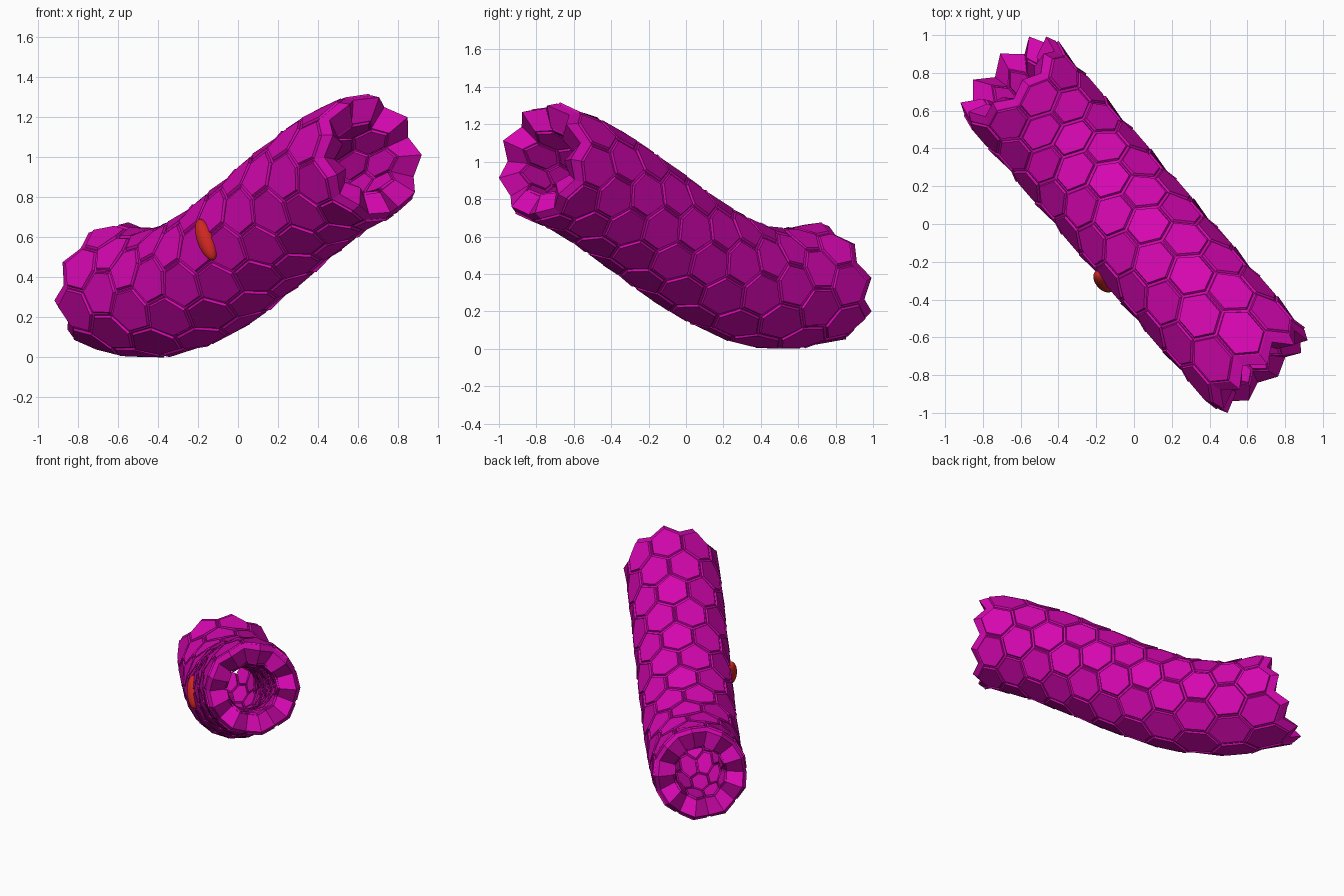
import bpy, bmesh, math
from mathutils import Vector, Matrix

COLS, ROWS = 9, 11            # hexagons around and along the tube
STEP = math.pi / COLS
OUTER, LIP, INNER = 0.317, 0.295, 0.185
START, END = -1.05, 1.13      # ends of the tube along its axis
A = (END - START) / (1.5 * ROWS + 0.5)
ALONG = Vector((0.652, -0.758, 0)).normalized()
SIDE = Vector((-ALONG.y, ALONG.x, 0))

if "Cube" in bpy.data.objects:
    bpy.data.objects.remove(bpy.data.objects["Cube"])


def material(name, rgb):
    m = bpy.data.materials.new(name)
    m.use_nodes = True
    m.diffuse_color = (*rgb, 1)
    m.node_tree.nodes["Principled BSDF"].inputs["Base Color"].default_value = (*rgb, 1)
    return m


def axis(s):
    """Point on the S-shaped centre line."""
    u = s + 0.67
    bend = 0.645 if u > 0 else 0.38
    return ALONG * s + Vector((0, 0, 0.325 + bend * (0.935 * u * u - u ** 3 / 3)))


def frame(t):
    """Centre, tangent and normal at arc length t from the middle."""
    s, n = 0.0, 40
    for _ in range(n):
        s += t / n / ((axis(s + 0.001) - axis(s - 0.001)).length / 0.002)
    tangent = (axis(s + 0.001) - axis(s - 0.001)).normalized()
    return axis(s), tangent, tangent.cross(SIDE)


def surface(t, angle, r):
    c, tangent, up = frame(t)
    return c + r * (up * math.cos(angle) + SIDE * math.sin(angle))


def add_object(name, bm, mat):
    me = bpy.data.meshes.new(name)
    bm.to_mesh(me)
    bm.free()
    me.materials.append(mat)
    ob = bpy.data.objects.new(name, me)
    bpy.context.collection.objects.link(ob)


magenta = material("magenta", (0.66, 0.002, 0.43))
red = material("red", (0.62, 0.02, 0.015))

# Honeycomb tube: outer and inner hexagon shells share one lattice
bm = bmesh.new()
verts = {}


def vert(layer, k, j):
    key = (layer, k, j)
    if key not in verts:
        t = START + k * A / 2
        if layer == 1:
            t += math.copysign(0.05, t)
        verts[key] = bm.verts.new(surface(t, (j + 0.5) * STEP, (OUTER, LIP, INNER)[layer]))
    return verts[key]


hexes = []
edge_use = {}
for row in range(ROWS):
    for col in range(COLS):
        k, j = 3 * row + 2, 2 * col + row % 2
        ring = [(k + 2, j), (k + 1, j + 1), (k - 1, j + 1),
                (k - 2, j), (k - 1, j - 1), (k + 1, j - 1)]
        ring = [(a, b % (2 * COLS)) for a, b in ring]
        for layer in (0, 2):
            hexes.append(bm.faces.new([vert(layer, *p) for p in ring]))
        for p, q in zip(ring, ring[1:] + ring[:1]):
            edge_use.setdefault(frozenset((p, q)), []).append((p, q))

# Rolled rims join the two shells at both ends
for use in edge_use.values():
    if len(use) == 1:
        p, q = use[0]
        for lay in (0, 1):
            bm.faces.new([vert(lay, *p), vert(lay, *q),
                          vert(lay + 1, *q), vert(lay + 1, *p)])
bmesh.ops.recalc_face_normals(bm, faces=bm.faces[:])

# Raised tiles separated by narrow grooves
bmesh.ops.inset_individual(bm, faces=hexes, thickness=0.007, use_even_offset=True)
bmesh.ops.inset_individual(bm, faces=hexes, thickness=0.005, depth=0.012,
                           use_even_offset=True)
drop = min(v.co.z for v in bm.verts)
bmesh.ops.translate(bm, verts=bm.verts[:], vec=(0, 0, -drop))
add_object("honeycomb_tube", bm, magenta)

# Red oval bump on the side, set across the tube
centre, tangent, up = frame(0.14)
pos = centre - SIDE * 0.318 - up * 0.005 - Vector((0, 0, drop))
basis = Matrix((tangent, SIDE, up)).transposed().to_4x4()
bm = bmesh.new()
bmesh.ops.create_uvsphere(bm, u_segments=24, v_segments=14, radius=1)
bmesh.ops.transform(bm, verts=bm.verts[:],
                    matrix=Matrix.Translation(pos) @ basis @ Matrix.Diagonal((0.046, 0.045, 0.115, 1)))
bmesh.ops.recalc_face_normals(bm, faces=bm.faces[:])
for f in bm.faces:
    f.smooth = True
add_object("oval_bump", bm, red)
